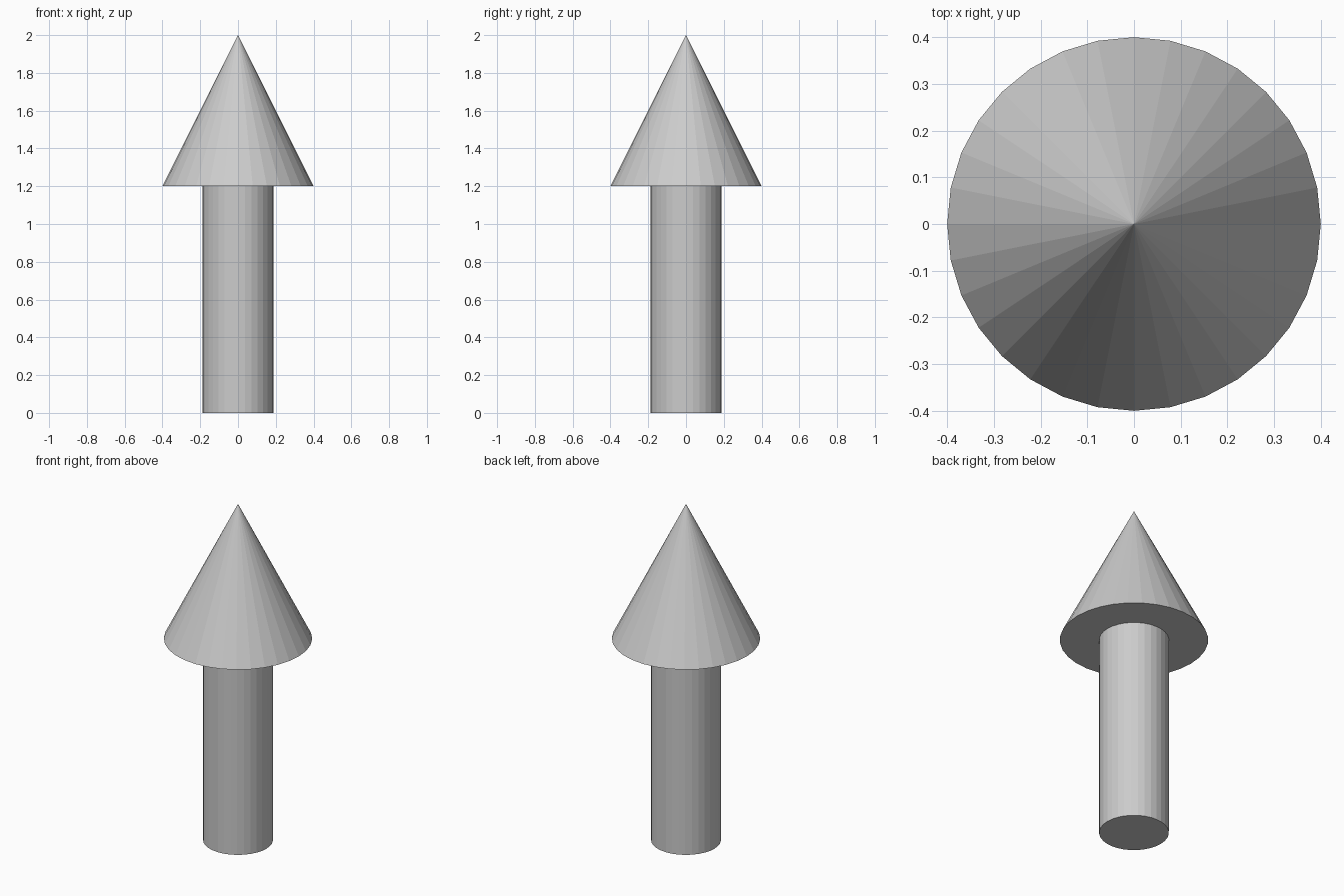
import bpy

if "Cube" in bpy.data.objects:
    bpy.data.objects.remove(bpy.data.objects["Cube"])

SIDES = 32


def cone_part(name, r_bottom, r_top, z_bottom, z_top):
    """Flat-shaded capped cylinder or cone standing between two heights."""
    bpy.ops.mesh.primitive_cone_add(
        vertices=SIDES, radius1=r_bottom, radius2=r_top,
        depth=z_top - z_bottom, location=(0, 0, (z_bottom + z_top) / 2))
    obj = bpy.context.object
    obj.name = name
    return obj


# Shaft standing on the ground
cone_part("shaft", 0.188, 0.188, 0.0, 1.2)

# Pointed head
cone_part("arrow_head", 0.4, 0.0, 1.2, 2.0)
